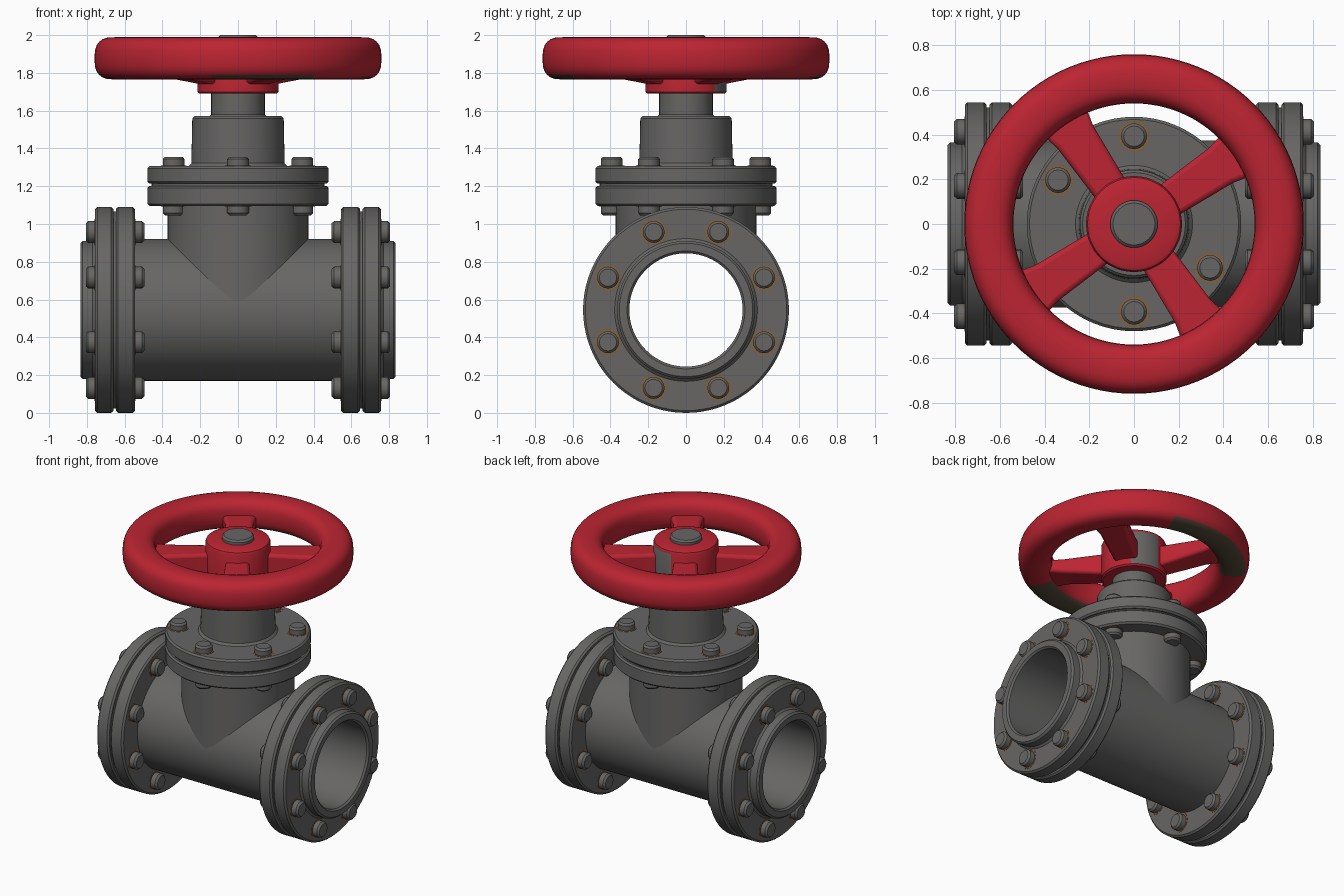
import bpy, bmesh, math
from mathutils import Matrix, Vector

if "Cube" in bpy.data.objects:
    bpy.data.objects.remove(bpy.data.objects["Cube"])

ZC = 0.545  # height of the pipe axis


def material(name, rgb):
    m = bpy.data.materials.new(name)
    m.diffuse_color = (*rgb, 1)
    m.use_nodes = True
    m.node_tree.nodes["Principled BSDF"].inputs["Base Color"].default_value = m.diffuse_color
    return m


GREY = material("cast_iron_grey", (0.135, 0.133, 0.13))
RED = material("handwheel_red", (0.50, 0.018, 0.032))
RUST = material("rust_orange", (0.24, 0.115, 0.04))
WORN = material("worn_brown", (0.085, 0.065, 0.04))


def add_lathe(bm, prof, mat, segs, closed=False):
    """Spin (radius, height) points about local z, then place with a matrix."""
    rings = []
    for r, h in prof:
        rings.append([bm.verts.new(mat @ Vector((r * math.cos(2 * math.pi * i / segs),
                                                 r * math.sin(2 * math.pi * i / segs), h)))
                      for i in range(segs)])
    pairs = list(zip(rings, rings[1:]))
    if closed:
        pairs.append((rings[-1], rings[0]))
    else:
        bm.faces.new(rings[0][::-1])
        bm.faces.new(rings[-1])
    for a, b in pairs:
        for i in range(segs):
            j = (i + 1) % segs
            bm.faces.new((a[i], a[j], b[j], b[i]))


def finish(name, bm, *mats):
    bmesh.ops.recalc_face_normals(bm, faces=bm.faces)
    me = bpy.data.meshes.new(name)
    bm.to_mesh(me)
    bm.free()
    for m in mats:
        me.materials.append(m)
    ob = bpy.data.objects.new(name, me)
    bpy.context.collection.objects.link(ob)
    return ob


def lathe(name, prof, mats, mat=Matrix(), segs=64, closed=False):
    bm = bmesh.new()
    add_lathe(bm, prof, mat, segs, closed)
    return finish(name, bm, *mats)


# Main pipe with both flange pairs and end collars, bored right through
half = [(.375, .545), (.533, .545), (.545, .557), (.545, .635), (.534, .647), (.522, .647),
        (.522, .66), (.534, .66), (.545, .672), (.545, .745), (.533, .757), (.378, .757),
        (.365, .77), (.365, .822), (.353, .835), (.312, .835), (.300, .823)]
along_x = Matrix.Translation((0, 0, ZC)) @ Matrix.Rotation(math.pi / 2, 4, 'Y')
lathe("main_pipe", half + [(r, -h) for r, h in reversed(half)], [GREY], along_x, 80, True)

# Neck: its lower edge follows the surface of the main pipe
bm = bmesh.new()
N, R = 80, 0.372
low, top = [], []
for i in range(N):
    a = 2 * math.pi * i / N
    x, y = R * math.cos(a), R * math.sin(a)
    low.append(bm.verts.new((x, y, ZC + math.sqrt(max(0, .3745 ** 2 - y * y)))))
    top.append(bm.verts.new((x, y, 1.11)))
for i in range(N):
    j = (i + 1) % N
    bm.faces.new((low[i], low[j], top[j], top[i]))
finish("neck", bm, GREY)

# Bonnet flanges, bonnet and stem
lathe("bonnet", [(.36, 1.095), (.468, 1.095), (.48, 1.107), (.48, 1.19), (.469, 1.201),
                 (.458, 1.201), (.458, 1.214), (.469, 1.214), (.48, 1.225), (.48, 1.295),
                 (.468, 1.307), (.262, 1.307), (.247, 1.322), (.242, 1.558), (.23, 1.571),
                 (.15, 1.571), (.142, 1.58), (.142, 1.70)], [GREY])
lathe("stem", [(.106, 1.68), (.106, 1.988), (.094, 2.0)], [GREY], segs=32)


# Bolt heads and thin rust stains beneath them
def bolts(name, mats):
    heads, stains = bmesh.new(), bmesh.new()
    for m in mats:
        add_lathe(heads, [(.058, -.01), (.058, .036), (.046, .049)], m, 16)
        add_lathe(stains, [(.068, -.002), (.068, .002)], m, 20)
    finish(name + "_bolts", heads, GREY)
    finish(name + "_rust_stains", stains, RUST)


for side, label in ((1, "right"), (-1, "left")):
    for x, d, part in ((.757, 1, "outer"), (.545, -1, "inner")):
        ms = []
        for k in range(8):
            a = math.radians(22.5 + 45 * k)
            ms.append(Matrix.Translation((side * x, .447 * math.cos(a), ZC + .447 * math.sin(a)))
                      @ Matrix.Rotation(side * d * math.pi / 2, 4, 'Y'))
        bolts(f"{label}_{part}", ms)
for z, flip, part in ((1.307, 0, "bonnet_upper"), (1.095, math.pi, "bonnet_lower")):
    ms = []
    for k in range(6):
        a = math.radians(30 + 60 * k)
        ms.append(Matrix.Translation((.393 * math.cos(a), .393 * math.sin(a), z))
                  @ Matrix.Rotation(flip, 4, 'X'))
    bolts(part, ms)


# Handwheel rim: rounded-square section, worn in two arcs on the underside
def power(v, p=0.72):
    return math.copysign(abs(v) ** p, v)


rim = [(.65 + .11 * power(math.cos(t)), 1.877 + .112 * power(math.sin(t)))
       for t in (2 * math.pi * i / 24 for i in range(24))]
wheel = lathe("handwheel_rim", rim, [RED, WORN], segs=96, closed=True)
for p in wheel.data.polygons:
    az = math.degrees(math.atan2(p.center.y, p.center.x))
    if p.normal.z < -0.8 and (70 < az < 145 or -100 < az < -58):
        p.material_index = 1

# Handwheel hub with one bare-metal patch on its side
hub = lathe("handwheel_hub", [(.1, 1.69), (.205, 1.69), (.215, 1.70), (.215, 1.945), (.208, 1.962),
                              (.19, 1.97), (.1, 1.97)], [RED, GREY], segs=48, closed=True)
for p in hub.data.polygons:
    az = math.degrees(math.atan2(p.center.y, p.center.x))
    if abs(p.normal.z) < 0.3 and p.center.xy.length > .2 and 48 < az < 98:
        p.material_index = 1

# Four spokes, flaring into the rim
bm = bmesh.new()
for k in range(4):
    rot = Matrix.Rotation(math.radians(34 + 90 * k), 4, 'Z')
    prev = None
    for r, w, z0, z1 in ((.17, .078, 1.735, 1.89), (.47, .095, 1.785, 1.885), (.60, .125, 1.80, 1.885)):
        ring = [bm.verts.new(rot @ Vector((r, s * w, z)))
                for s, z in ((-1, z0), (1, z0), (1, z1), (-1, z1))]
        if prev:
            for i in range(4):
                j = (i + 1) % 4
                bm.faces.new((prev[i], prev[j], ring[j], ring[i]))
        else:
            bm.faces.new(ring[::-1])
        prev = ring
    bm.faces.new(prev)
spokes = finish("handwheel_spokes", bm, RED)
bev = spokes.modifiers.new("soft_edges", 'BEVEL')
bev.width, bev.segments = 0.022, 3

# Smooth shading with crisp edges everywhere
for ob in bpy.context.collection.objects:
    ob.select_set(True)
    bpy.context.view_layer.objects.active = ob
bpy.ops.object.shade_smooth_by_angle(angle=math.radians(35))
